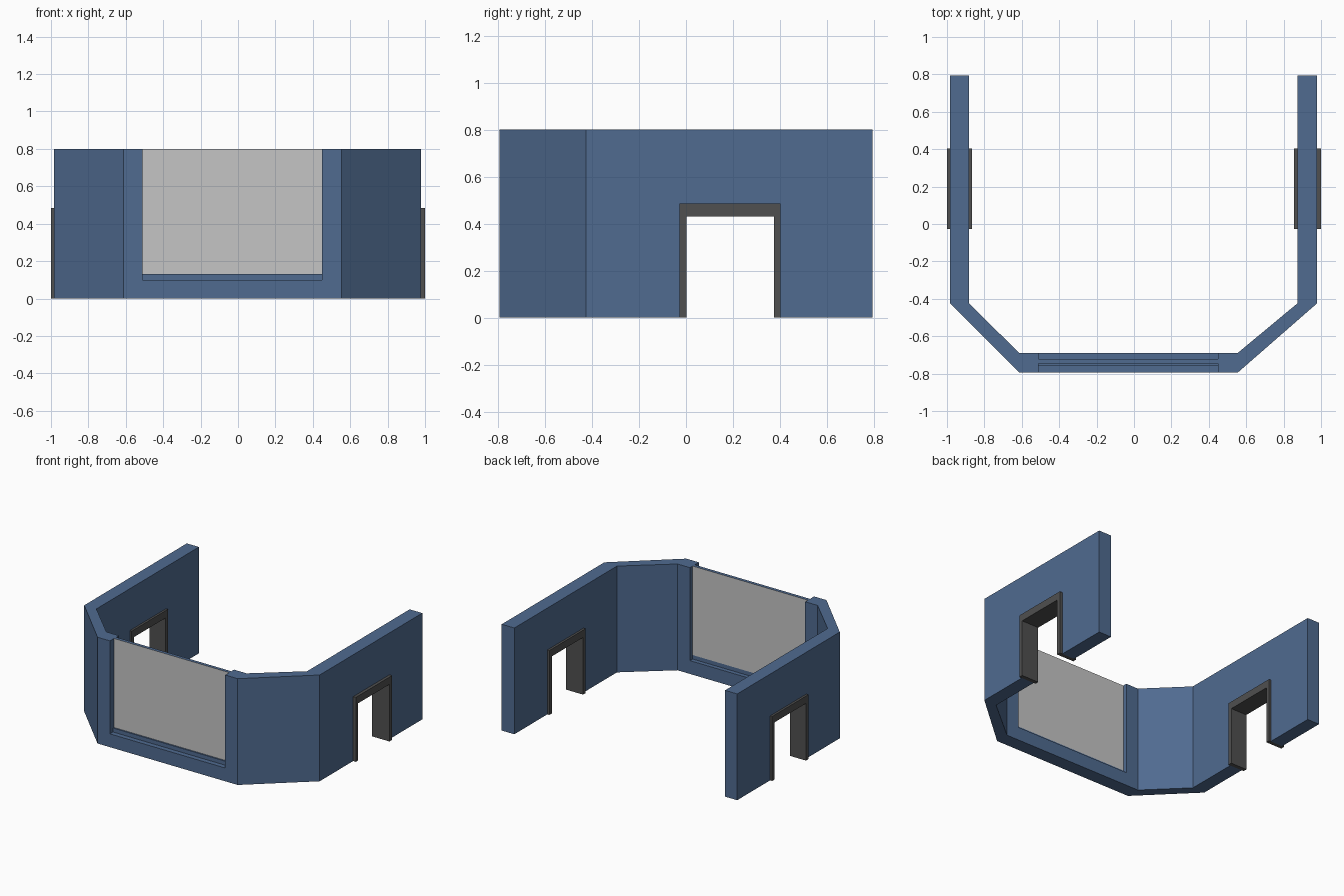
import bpy
import bmesh
from mathutils import Vector

if "Cube" in bpy.data.objects:
    bpy.data.objects.remove(bpy.data.objects["Cube"], do_unlink=True)


def material(name, colour):
    mat = bpy.data.materials.new(name)
    mat.use_nodes = True
    mat.diffuse_color = (*colour, 1)
    mat.node_tree.nodes["Principled BSDF"].inputs["Base Color"].default_value = (*colour, 1)
    return mat


blue = material("wall blue", (0.08, 0.147, 0.28))
grey = material("panel grey", (0.56, 0.56, 0.56))
charcoal = material("frame charcoal", (0.08, 0.08, 0.08))


def prism(name, points, sweep, *mats):
    """Extrude a closed 3D outline along the sweep vector."""
    bm = bmesh.new()
    face = bm.faces.new([bm.verts.new(p) for p in points])
    swept = bmesh.ops.extrude_face_region(bm, geom=[face], use_keep_orig=True)
    moved = [v for v in swept["geom"] if isinstance(v, bmesh.types.BMVert)]
    bmesh.ops.translate(bm, vec=Vector(sweep), verts=moved)
    bmesh.ops.recalc_face_normals(bm, faces=bm.faces)
    mesh = bpy.data.meshes.new(name)
    bm.to_mesh(mesh)
    bm.free()
    for mat in mats:
        mesh.materials.append(mat)
    obj = bpy.data.objects.new(name, mesh)
    bpy.context.collection.objects.link(obj)
    return obj


def box(name, x, y, z, *mats):
    base = [(x[0], y[0], z[0]), (x[1], y[0], z[0]), (x[1], y[1], z[0]), (x[0], y[1], z[0])]
    return prism(name, base, (0, 0, z[1] - z[0]), *mats)


def cut(target, cutter):
    mod = target.modifiers.new("opening", "BOOLEAN")
    mod.operation = "DIFFERENCE"
    mod.solver = "EXACT"
    mod.object = cutter
    cutter.hide_render = True
    bpy.context.view_layer.objects.active = target
    bpy.ops.object.modifier_apply(modifier=mod.name)
    bpy.data.objects.remove(cutter, do_unlink=True)


HEIGHT = 0.8
WINDOW_X = (-0.51, 0.45)
DOOR_Y = (-0.027, 0.403)
DOOR_TOP = 0.485

# Wall: one bent strip in plan, outer edge then inner edge
outer = [(-0.983, 0.795), (-0.983, -0.425), (-0.613, -0.795),
         (0.554, -0.795), (0.978, -0.425), (0.978, 0.795)]
inner = [(0.873, 0.795), (0.873, -0.425), (0.554, -0.69),
         (-0.613, -0.69), (-0.882, -0.425), (-0.882, 0.795)]
wall = prism("wall", [(x, y, 0) for x, y in outer + inner], (0, 0, HEIGHT), blue)

# Openings for the window and the two doors
cut(wall, box("window_cutter", WINDOW_X, (-1, -0.6), (0.1, 1)))
cut(wall, box("door_cutter", (-1.2, 1.2), DOOR_Y, (-0.2, DOOR_TOP)))

# Window sill and panel, the panel capped in the wall colour
box("window_sill", WINDOW_X, (-0.758, -0.722), (0.1, 0.13), blue)
panel = box("window_panel", WINDOW_X, (-0.747, -0.722), (0.13, HEIGHT), grey, blue)
for face in panel.data.polygons:
    if face.normal.z > 0.5:
        face.material_index = 1

# Door frames: an arch outline run through each side wall
y0, y1 = DOOR_Y
jamb, lintel = 0.029, 0.43
arch = [(y0, 0), (y0, DOOR_TOP), (y1, DOOR_TOP), (y1, 0),
        (y1 - jamb, 0), (y1 - jamb, lintel), (y0 + jamb, lintel), (y0 + jamb, 0)]
for side, x0, x1 in (("left", 0.856, 1.0), ("right", -1.0, -0.866)):
    prism(side + "_door_frame", [(x0, y, z) for y, z in arch], (x1 - x0, 0, 0), charcoal)
